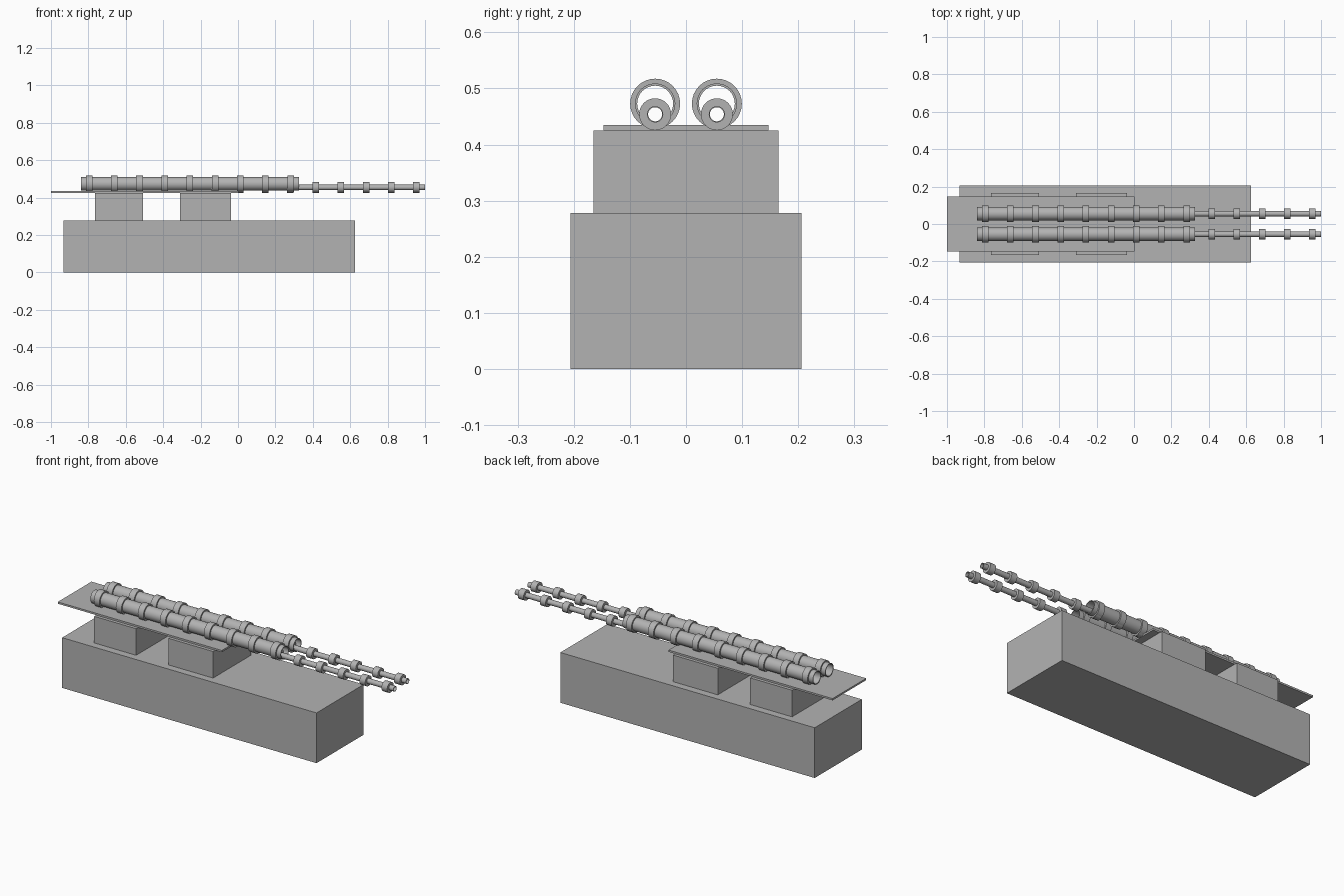
import bpy
import bmesh
import math
from mathutils import Matrix, Vector

# Remove the default cube only
default = bpy.data.objects.get("Cube")
if default:
    bpy.data.objects.remove(default, do_unlink=True)

# Single plain grey material
GREY = (0.45, 0.45, 0.45, 1.0)
grey = bpy.data.materials.new("plain grey")
grey.use_nodes = True
grey.diffuse_color = GREY
grey.node_tree.nodes["Principled BSDF"].inputs["Base Color"].default_value = GREY


def add_object(name, bm):
    bmesh.ops.recalc_face_normals(bm, faces=bm.faces)
    mesh = bpy.data.meshes.new(name)
    bm.to_mesh(mesh)
    bm.free()
    mesh.materials.append(grey)
    obj = bpy.data.objects.new(name, mesh)
    bpy.context.collection.objects.link(obj)
    return obj


def box(name, x0, x1, half_width, z0, z1):
    bm = bmesh.new()
    size = (x1 - x0, 2 * half_width, z1 - z0)
    centre = Vector(((x0 + x1) / 2, 0, (z0 + z1) / 2))
    bmesh.ops.create_cube(bm, size=1,
                          matrix=Matrix.Translation(centre) @ Matrix.Diagonal((*size, 1)))
    return add_object(name, bm)


def banded_tube(name, x0, x1, bands, y, z, inner, outer, band_radius, band_width=0.035):
    """Hollow tube along x with raised collars, spun from one closed profile."""
    profile = [(x0, inner), (x0, outer)]
    for c in bands:
        a, b = c - band_width / 2, c + band_width / 2
        profile += [(a, outer), (a, band_radius), (b, band_radius), (b, outer)]
    profile += [(x1, outer), (x1, inner)]

    bm = bmesh.new()
    verts = [bm.verts.new((x, 0, r)) for x, r in profile]
    edges = [bm.edges.new((v, verts[i - 1])) for i, v in enumerate(verts)]
    bmesh.ops.spin(bm, geom=verts + edges, cent=(0, 0, 0), axis=(1, 0, 0),
                   angle=2 * math.pi, steps=32, use_duplicate=False)
    bmesh.ops.remove_doubles(bm, verts=bm.verts, dist=0.00005)
    bmesh.ops.translate(bm, verts=bm.verts, vec=(0, y, z))
    obj = add_object(name, bm)

    bpy.ops.object.select_all(action='DESELECT')
    obj.select_set(True)
    bpy.context.view_layer.objects.active = obj
    bpy.ops.object.shade_smooth_by_angle(angle=math.radians(30))
    return obj


# Base, supports and carrying plate
box("base_block", -0.932, 0.625, 0.206, 0, 0.278)
box("rear_support", -0.765, -0.508, 0.165, 0.278, 0.425)
box("front_support", -0.31, -0.037, 0.165, 0.278, 0.425)
box("carrying_plate", -1.0, 0.004, 0.147, 0.425, 0.435)

# Paired telescoping tubes: wide outer sleeve and slim inner barrel
PITCH = 0.1347
for side, y in (("left", 0.055), ("right", -0.055)):
    sleeve_bands = [-0.796 + PITCH * i for i in range(9)]
    banded_tube(side + "_sleeve", -0.84, 0.325, sleeve_bands, y, 0.473,
                0.032, 0.036, 0.0445)
    barrel_bands = [0.954 - PITCH * i for i in range(9)]
    banded_tube(side + "_barrel", -0.165, 1.0, barrel_bands, y, 0.454,
                0.0125, 0.0145, 0.0285)
